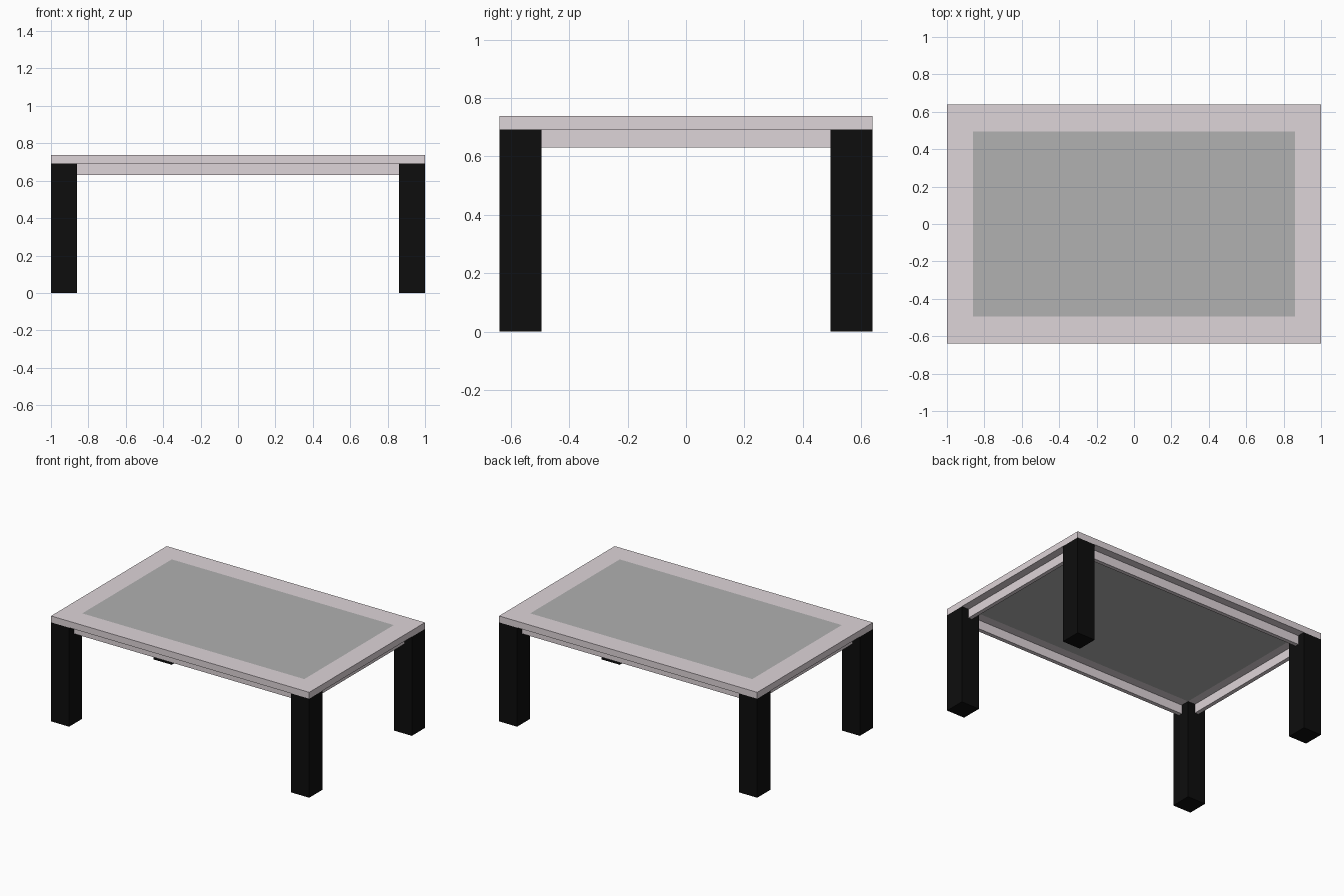
import bpy, bmesh
from mathutils import Matrix

if "Cube" in bpy.data.objects:
    bpy.data.objects.remove(bpy.data.objects["Cube"])

HX, HY = 1.0, 0.64            # half size of the table
LX, LY = 0.14, 0.145          # leg / frame border width
Z_APRON, Z_UNDER, Z_TOP = 0.63, 0.693, 0.738
INSET, THICK = 0.055, 0.028   # apron setback and board thickness


def material(name, rgb):
    m = bpy.data.materials.new(name)
    m.diffuse_color = (*rgb, 1)
    m.use_nodes = True
    m.node_tree.nodes["Principled BSDF"].inputs["Base Color"].default_value = m.diffuse_color
    return m


def finish(name, bm, mat):
    bmesh.ops.recalc_face_normals(bm, faces=bm.faces)
    me = bpy.data.meshes.new(name)
    bm.to_mesh(me)
    bm.free()
    ob = bpy.data.objects.new(name, me)
    me.materials.append(mat)
    bpy.context.collection.objects.link(ob)
    return ob


def box(name, lo, hi, mat):
    size = [h - l for l, h in zip(lo, hi)]
    mid = [(h + l) / 2 for l, h in zip(lo, hi)]
    bm = bmesh.new()
    bmesh.ops.create_cube(bm, size=1, matrix=Matrix.Translation(mid) @ Matrix.Diagonal((*size, 1)))
    return finish(name, bm, mat)


def ring(name, hx, hy, wx, wy, z0, z1, mat):
    """Rectangular frame with mitred corners."""
    bm = bmesh.new()
    corners = [(-1, -1), (1, -1), (1, 1), (-1, 1)]
    loops = [[bm.verts.new((sx * x, sy * y, z)) for sx, sy in corners]
             for x, y, z in ((hx, hy, z0), (hx, hy, z1),
                             (hx - wx, hy - wy, z1), (hx - wx, hy - wy, z0))]
    for a, b in zip(loops, loops[1:] + loops[:1]):
        for i in range(4):
            j = (i + 1) % 4
            bm.faces.new((a[i], a[j], b[j], b[i]))
    return finish(name, bm, mat)


pale = material("pale_wood", (0.73, 0.66, 0.69))
black = material("black", (0.004, 0.004, 0.004))
grey = material("grey_panel", (0.44, 0.44, 0.44))

# Table top: border frame with a flush centre panel
ring("top_frame", HX, HY, LX, LY, Z_UNDER, Z_TOP, pale)
box("top_panel", (LX - HX, LY - HY, Z_UNDER), (HX - LX, HY - LY, Z_TOP), grey)

# Legs at the four corners
for sx, side in ((-1, "left"), (1, "right")):
    for sy, end in ((-1, "front"), (1, "back")):
        xs = sorted((sx * HX, sx * (HX - LX)))
        ys = sorted((sy * HY, sy * (HY - LY)))
        box(f"{end}_{side}_leg", (xs[0], ys[0], 0), (xs[1], ys[1], Z_UNDER), black)

# Apron boards running between the legs
for s, end, side in ((-1, "front", "left"), (1, "back", "right")):
    ys = sorted((s * (HY - INSET), s * (HY - INSET - THICK)))
    box(f"{end}_apron", (LX - HX, ys[0], Z_APRON), (HX - LX, ys[1], Z_UNDER), pale)
    xs = sorted((s * (HX - INSET), s * (HX - INSET - THICK)))
    box(f"{side}_apron", (xs[0], LY - HY, Z_APRON), (xs[1], HY - LY, Z_UNDER), pale)
